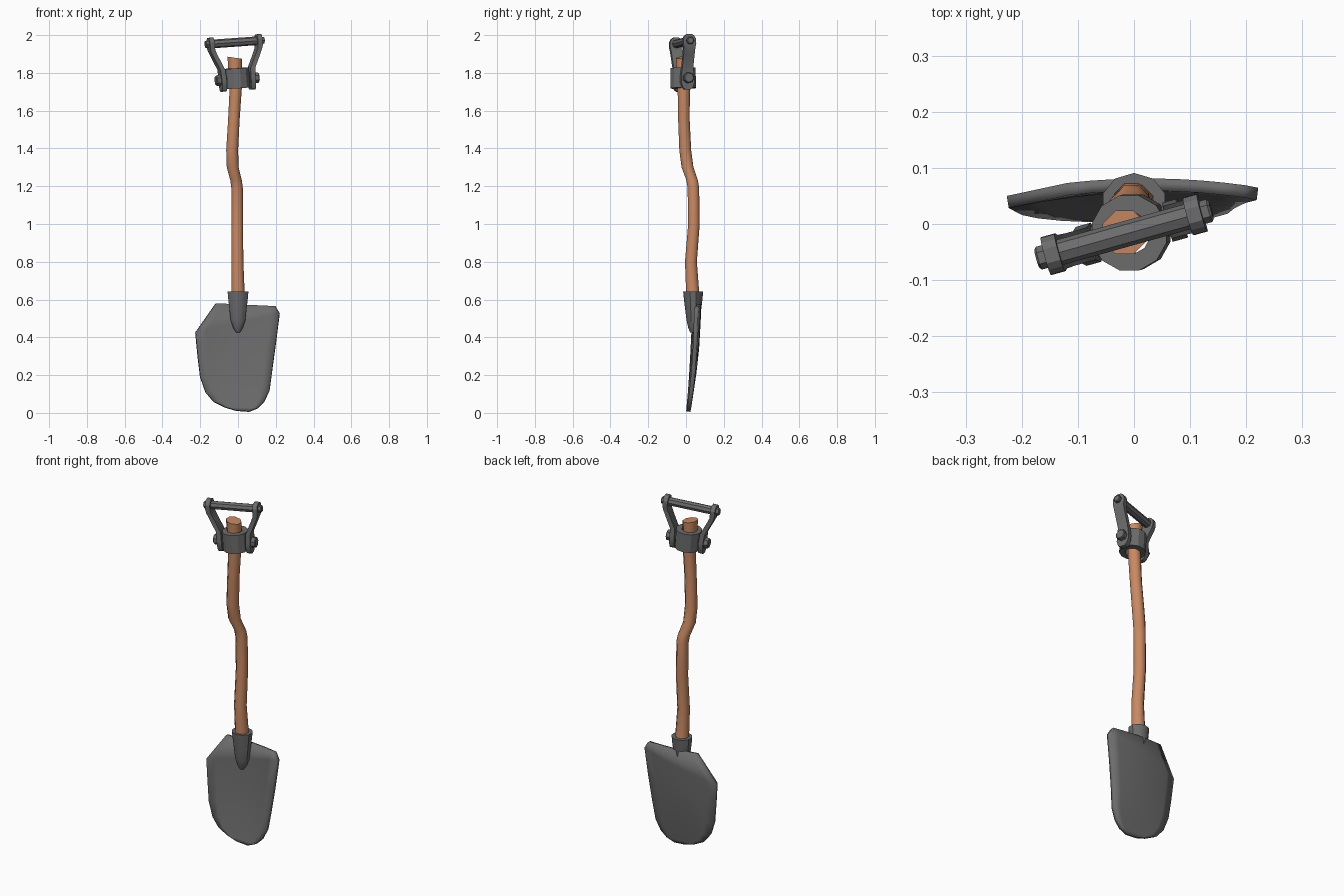
import bpy, bmesh, math
from mathutils import Vector, Matrix

if "Cube" in bpy.data.objects:
    bpy.data.objects.remove(bpy.data.objects["Cube"])

def material(name, rgb):
    m = bpy.data.materials.new(name)
    m.diffuse_color = (*rgb, 1)
    m.use_nodes = True
    m.node_tree.nodes["Principled BSDF"].inputs["Base Color"].default_value = m.diffuse_color
    return m

WOOD = material("warm wood", (0.58, 0.25, 0.125))
METAL = material("grey metal", (0.15, 0.15, 0.15))

def finish(bm, name, mat, matrix=None, angle=35):
    bmesh.ops.recalc_face_normals(bm, faces=bm.faces)
    me = bpy.data.meshes.new(name)
    bm.to_mesh(me)
    bm.free()
    ob = bpy.data.objects.new(name, me)
    bpy.context.collection.objects.link(ob)
    me.materials.append(mat)
    if matrix:
        ob.matrix_world = matrix
    bpy.ops.object.select_all(action='DESELECT')
    ob.select_set(True)
    bpy.context.view_layer.objects.active = ob
    bpy.ops.object.shade_smooth_by_angle(angle=math.radians(angle))
    return ob

def bridge(bm, a, b):
    n = len(a)
    for i in range(n):
        bm.faces.new((a[i], a[(i + 1) % n], b[(i + 1) % n], b[i]))

def loft(name, mat, rings, n):
    """Closed stack of horizontal rings (x, y, z, rx, ry)."""
    bm = bmesh.new()
    loops = []
    for x, y, z, rx, ry in rings:
        loops.append([bm.verts.new((x + rx * math.cos((i + .5) * math.tau / n),
                                    y + ry * math.sin((i + .5) * math.tau / n), z)) for i in range(n)])
    for a, b in zip(loops, loops[1:]):
        bridge(bm, a, b)
    bm.faces.new(loops[0])
    bm.faces.new(loops[-1])
    return bm

# blade: rows between left and right outline points, dished and swept forward at the tip
rows = [(-.01, .012, .06, .007), (-.07, .03, .105, .025), (-.13, .06, .14, .06),
        (-.172, .11, .167, .12), (-.2, .19, .18, .22), (-.213, .3, .2, .37),
        (-.225, .426, .22, .527), (-.117, .58, .197, .565)]
COLS = 8

def blade_y(x, z):
    return .01 + .085 * z + .1 * z * (.56 - z) + .02 * x + .4 * (.03 * min(1, z / .3) - x * x * min(1, z / .3))

bm = bmesh.new()
grid = []
for xl, zl, xr, zr in rows:
    line = []
    for c in range(COLS + 1):
        t = c / COLS
        x, z = xl + (xr - xl) * t, zl + (zr - zl) * t
        line.append(bm.verts.new((x, blade_y(x, z), z)))
    grid.append(line)
for a, b in zip(grid, grid[1:]):
    for c in range(COLS):
        bm.faces.new((a[c], a[c + 1], b[c + 1], b[c]))
blade = finish(bm, "blade", METAL)
sol = blade.modifiers.new("thickness", 'SOLIDIFY')
sol.thickness, sol.offset = .022, 0

# socket joining blade and shaft
sock = [(.425, .01, .016), (.45, .027, .026), (.49, .041, .035),
        (.545, .047, .042), (.6, .054, .049), (.643, .058, .053)]
finish(loft("", None, [(0, .038, z, rx, ry) for z, rx, ry in sock], 10), "socket", METAL)

# crooked wooden shaft
path = [(0, .037, .6, .04), (0, .034, .66, .037), (-.003, .026, .8, .034), (-.004, .042, 1.0, .033),
        (-.005, .039, 1.19, .033), (-.01, .033, 1.23, .033), (-.028, .008, 1.3, .034),
        (-.031, -.004, 1.39, .034), (-.022, -.011, 1.55, .033), (-.012, -.012, 1.72, .035),
        (-.015, -.014, 1.8, .038), (-.017, -.015, 1.88, .042)]
bm = loft("", None, [(x, y, z, r, r) for x, y, z, r in path], 8)
for v in bm.verts:          # slanted cut at the top
    if v.co.z > 1.87:
        v.co.z -= .15 * (v.co.x + .017)
finish(bm, "shaft", WOOD, angle=50)

# handle frame: turned and slightly tilted as a whole
HANDLE = (Matrix.Translation((-.005, -.015, 1.772)) @ Matrix.Rotation(math.radians(15.6), 4, 'Z')
          @ Matrix.Rotation(math.radians(-4), 4, 'Y'))

# collar ring
bm = bmesh.new()
def ring(r, z):
    return [bm.verts.new((r * math.cos(i * math.tau / 12), r * math.sin(i * math.tau / 12), z)) for i in range(12)]
loops = [ring(.069, -.053), ring(.069, .053), ring(.038, .053), ring(.038, -.053)]
for k in range(4):
    bridge(bm, loops[k], loops[(k + 1) % 4])
finish(bm, "collar", METAL, HANDLE, 25)

def rod(name, x0, x1, r, z, n):
    bm = bmesh.new()
    bmesh.ops.create_cone(bm, cap_ends=True, segments=n, radius1=r, radius2=r, depth=abs(x1 - x0),
                          matrix=Matrix.Translation(((x0 + x1) / 2, 0, z)) @ Matrix.Rotation(math.pi / 2, 4, 'Y'))
    bmesh.ops.bevel(bm, geom=[e for e in bm.edges if abs(e.verts[0].co.x - e.verts[1].co.x) < 1e-5],
                    offset=.004, segments=1, affect='EDGES')
    finish(bm, name, METAL, HANDLE, 25)

# bent side arms: (offset, height, half width), rounded at both ends
arm = [(.08, -.066, .014), (.08, -.057, .026), (.08, -.03, .036), (.08, .0, .036), (.083, .05, .03), (.116, .122, .03),
       (.13, .155, .031), (.132, .175, .035), (.132, .2, .034), (.132, .216, .025), (.132, .224, .013)]
for side, label in ((-1, "left"), (1, "right")):
    bm = bmesh.new()
    loops = [[bm.verts.new((side * (u + du), s * w, z)) for du, s in ((-.013, -1), (.013, -1), (.013, 1), (-.013, 1))]
             for u, z, w in arm]
    for a, b in zip(loops, loops[1:]):
        bridge(bm, a, b)
    bm.faces.new(loops[0])
    bm.faces.new(loops[-1])
    finish(bm, label + "_arm", METAL, HANDLE, 25)
    rod(label + "_bolt", side * .06, side * .118, .029, -.005, 7)
    rod(label + "_bar_end", side * .12, side * .162, .021, .19, 6)

# grip bar
rod("grip_bar", -.13, .13, .023, .19, 8)
